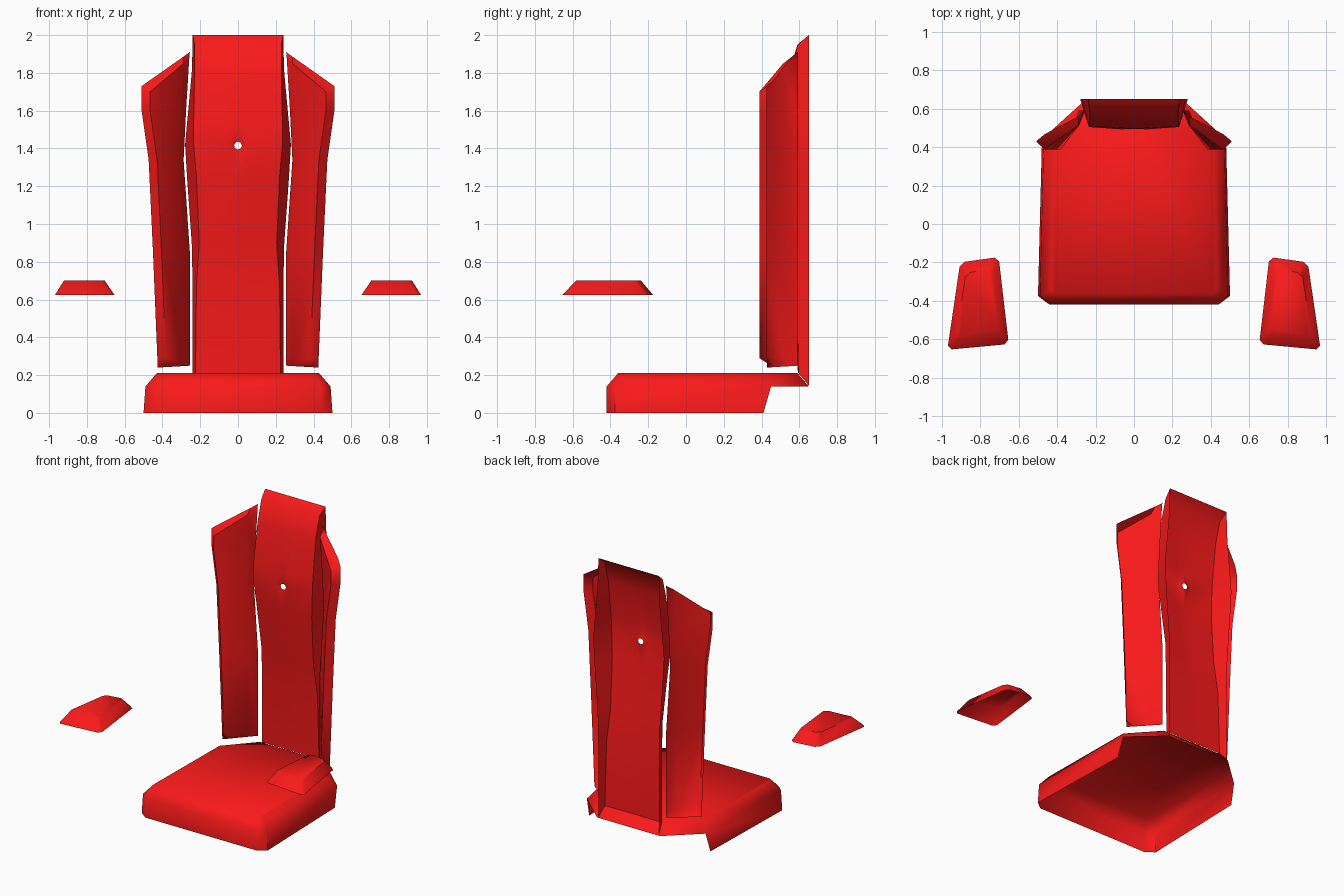
import bpy, bmesh, math
from mathutils import Vector

if "Cube" in bpy.data.objects:
    bpy.data.objects.remove(bpy.data.objects["Cube"])

red = bpy.data.materials.new("red")
red.diffuse_color = (0.95, 0.01, 0.01, 1)
red.use_nodes = True
red.node_tree.nodes["Principled BSDF"].inputs["Base Color"].default_value = red.diffuse_color


def finish(name, bm, facing):
    """Turn half a shell into a mirrored, smooth-shaded object whose outside looks along 'facing'."""
    bmesh.ops.remove_doubles(bm, verts=bm.verts, dist=1e-4)
    bmesh.ops.recalc_face_normals(bm, faces=bm.faces)
    bm.normal_update()
    if sum(f.normal.dot(Vector(facing)) * f.calc_area() for f in bm.faces) < 0:
        bmesh.ops.reverse_faces(bm, faces=bm.faces)
    mesh = bpy.data.meshes.new(name)
    bm.to_mesh(mesh)
    bm.free()
    mesh.materials.append(red)
    ob = bpy.data.objects.new(name, mesh)
    bpy.context.collection.objects.link(ob)
    bpy.ops.object.select_all(action='DESELECT')
    ob.select_set(True)
    bpy.context.view_layer.objects.active = ob
    bpy.ops.object.shade_smooth_by_angle(angle=math.radians(50))
    ob.modifiers.new("mirror", 'MIRROR')
    return ob


def face(bm, pts):
    bm.faces.new([bm.verts.new(p) for p in pts])


def strip(bm, a, b, closed=False):
    """Quads between two rows of points."""
    n = min(len(a), len(b))
    for i in range(n if closed else n - 1):
        j = (i + 1) % n
        face(bm, [a[i], a[j], b[j], b[i]])


def level(pts, z):
    return [(x, y, z) for x, y in pts]


# Seat: open-bottomed shell, walls stop before the mitred rear corners
bm = bmesh.new()
rim = level([(0, -.42), (.44, -.42), (.50, -.375), (.48, .41)], 0)
mid = level([(0, -.42), (.44, -.42), (.49, -.375), (.47, .45), (.25, .65), (0, .65)], .14)
top = level([(0, -.36), (.41, -.36), (.43, -.34), (.42, .39), (.24, .59), (0, .59)], .21)
strip(bm, rim, mid)
strip(bm, mid, top)
face(bm, top)
finish("seat", bm, (0, 0, 1))

# Back panel: bulging front, flanges running back to y = 0.65, small hole in a dimple
bm = bmesh.new()
#        z   rear x front x side y centre y
rows = [(.21, .24, .225, .595, .592),
        (.67, .24, .22, .585, .58),
        (.90, .245, .205, .56, .55),
        (1.25, .27, .22, .52, .505),
        (1.42, .28, .235, .505, .488),
        (1.53, .27, .235, .511, .496),
        (1.80, .245, .23, .55, .545),
        (1.95, .24, .23, .592, .59),
        (2.0, .24, .24, .65, .65)]
dimple_x = .065


def panel_row(z, xr, xf, ys, yc):
    zr = .145 if z == .21 else z
    ym = yc + (ys - yc) * dimple_x / xf
    return [(0, yc, z), (dimple_x, ym, z), (xf, ys, z), (xr, .65, zr)]


grid = [panel_row(*r) for r in rows]
for i, (a, b) in enumerate(zip(grid, grid[1:])):
    strip(bm, a if i not in (3, 4) else a[1:], b if i not in (3, 4) else b[1:])
low, side, high = grid[3], grid[4][1], grid[5]
face(bm, [low[0], low[1], side])
face(bm, [side, high[1], high[0]])
hole = [(.021 * math.sin(a), .512, 1.415 - .021 * math.cos(a))
        for a in (k * math.pi / 4 for k in range(5))]
for corner, idx in ((low[0], (0, 1)), (high[0], (3, 4))):
    face(bm, [corner, hole[idx[0]], hole[idx[1]]])
face(bm, [low[0], side, hole[1]])
face(bm, [side, hole[2], hole[1]])
face(bm, [side, hole[3], hole[2]])
face(bm, [side, high[0], hole[3]])
finish("back_panel", bm, (0, -1, 0))

# Side wings: angled shells with bevelled top, bottom and outer rim
bm = bmesh.new()


def wing_row(xi, xo, zs):
    return [(xi, .59, zs[0]), (xi + .03, .515, zs[1]),
            (xo - .045, .388, zs[2]), (xo, .43, zs[3])]


wing = [[(.255, .59, .25), (.285, .562, .248), (.39, .463, .242), (.425, .43, .24)],
        wing_row(.255, .427, (.29,) * 4),
        wing_row(.255, .45, (.85,) * 4),
        wing_row(.288, .473, (1.34,) * 4),
        wing_row(.275, .51, (1.60,) * 4),
        wing_row(.258, .51, (1.88, 1.85, 1.70, 1.70)),
        [(.255, .59, 1.91), (.29, .56, 1.885), (.465, .468, 1.762), (.51, .43, 1.73)]]
for a, b in zip(wing, wing[1:]):
    strip(bm, a, b)
finish("side_wings", bm, (0, -1, 0))


# Armrests: tapered pads with clipped corners, open below
def clipped(quad, z, c=.022):
    out = []
    for i, p in enumerate(quad):
        p = Vector(p)
        for q in (quad[i - 1], quad[(i + 1) % 4]):
            v = p + (Vector(q) - p).normalized() * c
            out.append((v.x, v.y, z))
    return out


bm = bmesh.new()
base = clipped([(.705, -.172), (.905, -.20), (.972, -.655), (.652, -.625)], .625)
pad = clipped([(.735, -.235), (.875, -.255), (.925, -.585), (.703, -.565)], .70)
strip(bm, base, pad, closed=True)
face(bm, pad)
finish("armrests", bm, (0, 0, 1))
